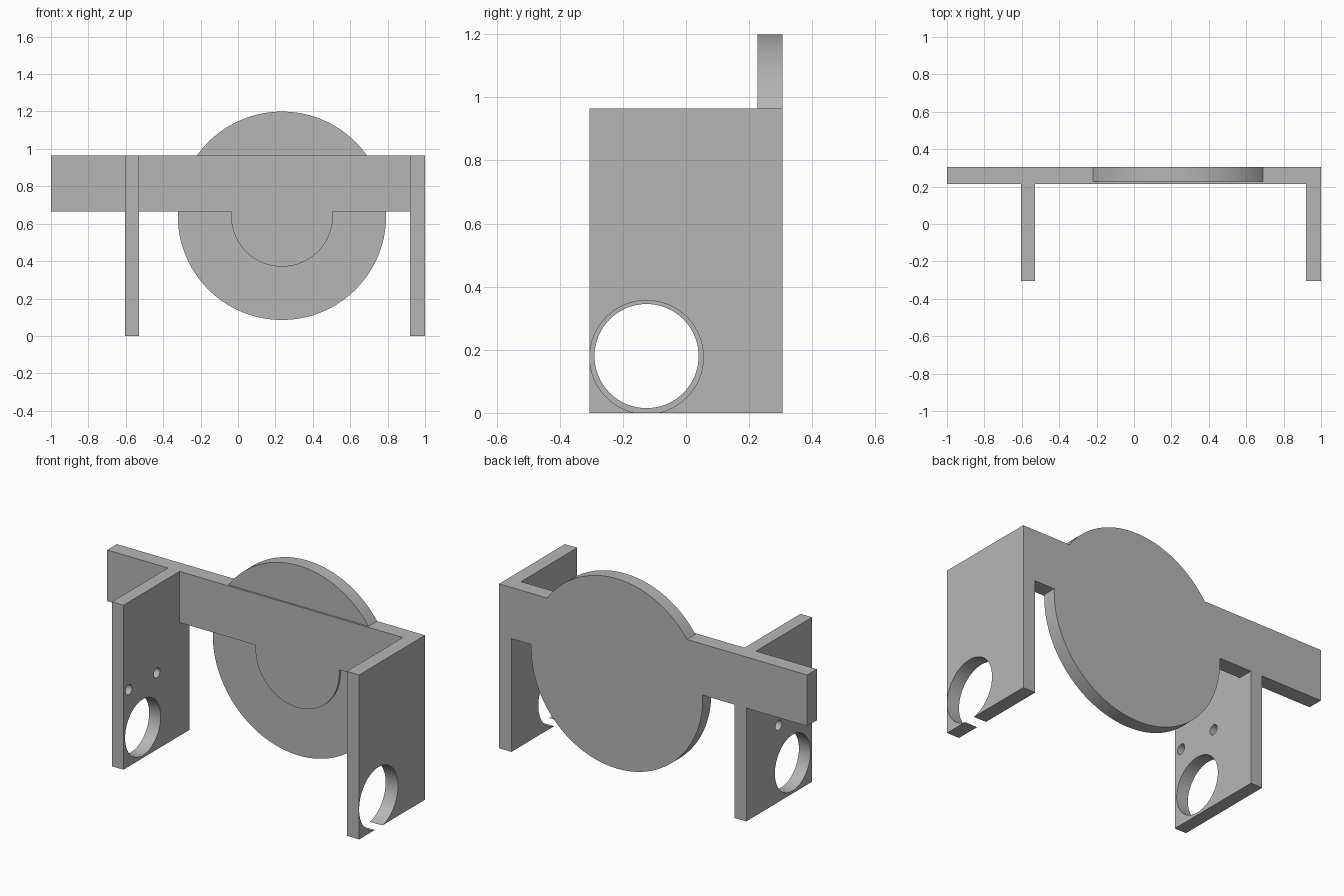
import bpy, bmesh, math

if "Cube" in bpy.data.objects:
    bpy.data.objects.remove(bpy.data.objects["Cube"])

grey = bpy.data.materials.new("plain grey")
grey.diffuse_color = (0.47, 0.47, 0.47, 1)
grey.use_nodes = True
grey.node_tree.nodes["Principled BSDF"].inputs["Base Color"].default_value = grey.diffuse_color

CX, CZ, R, RB = 0.235, 0.6425, 0.557, 0.272   # disc centre, disc and boss radii
Y0, Y1, Y2 = 0.215, 0.226, 0.305              # bar front, disc front, back
Z0, Z1 = 0.665, 0.965                         # bar bottom and top


def prism(name, pts, axis, a, b):
    """Extrude a 2D outline along x (points are y,z) or y (points are x,z)."""
    bm = bmesh.new()
    place = (lambda p, d: (d, p[0], p[1])) if axis == 'x' else (lambda p, d: (p[0], d, p[1]))
    face = bm.faces.new([bm.verts.new(place(p, a)) for p in pts])
    ext = bmesh.ops.extrude_face_region(bm, geom=[face])
    shift = (b - a, 0, 0) if axis == 'x' else (0, b - a, 0)
    bmesh.ops.translate(bm, vec=shift,
                        verts=[v for v in ext['geom'] if isinstance(v, bmesh.types.BMVert)])
    bmesh.ops.recalc_face_normals(bm, faces=bm.faces)
    me = bpy.data.meshes.new(name)
    bm.to_mesh(me)
    bm.free()
    ob = bpy.data.objects.new(name, me)
    bpy.context.collection.objects.link(ob)
    me.materials.append(grey)
    return ob


def arc(cx, cz, r, a0, a1, n):
    return [(cx + r * math.cos(a0 + (a1 - a0) * i / n),
             cz + r * math.sin(a0 + (a1 - a0) * i / n)) for i in range(n + 1)]


def activate(ob):
    bpy.ops.object.select_all(action='DESELECT')
    ob.select_set(True)
    bpy.context.view_layer.objects.active = ob


def smooth(ob):
    activate(ob)
    bpy.ops.object.shade_smooth_by_angle(angle=math.radians(30))


def lower_arc(r, n):
    """Arc hanging below the bar, left to right."""
    t = math.asin((Z0 - CZ) / r)
    return arc(CX, CZ, r, math.pi - t, 2 * math.pi + t, n)


def bar_outline(r, n, top):
    return [(-1, Z0)] + lower_arc(r, n) + [(1, Z0), (1, Z1)] + top + [(-1, Z1)]


# Crossbar with the big disc (back layer)
t = math.asin((Z1 - CZ) / R)
smooth(prism("crossbar_disc", bar_outline(R, 72, arc(CX, CZ, R, t, math.pi - t, 48)), 'y', Y1, Y2))

# Thin raised front layer of the crossbar with the round boss
smooth(prism("crossbar_front_boss", bar_outline(RB, 56, []), 'y', Y0, Y1))

# Side plates, notched around the crossbar, with round holes
plate = [(-0.305, 0), (Y2, 0), (Y2, Z0), (Y0, Z0), (Y0, Z1), (-0.305, Z1)]
sides = [
    ("left_plate", -0.605, -0.53, [(-0.125, 0.18, 0.165), (-0.255, 0.45, 0.029), (0.005, 0.45, 0.029)]),
    ("right_plate", 0.92, 1.0, [(-0.125, 0.1765, 0.18)]),
]
for name, xa, xb, holes in sides:
    ob = prism(name, plate, 'x', xa, xb)
    for y, z, r in holes:
        cutter = prism("hole_cutter", arc(y, z, r, 0, 2 * math.pi * 63 / 64, 63), 'x', xa - 0.1, xb + 0.1)
        cutter.hide_render = True
        mod = ob.modifiers.new("hole", 'BOOLEAN')
        mod.operation, mod.solver, mod.object = 'DIFFERENCE', 'EXACT', cutter
        activate(ob)
        bpy.ops.object.modifier_apply(modifier=mod.name)
        bpy.data.objects.remove(cutter, do_unlink=True)
    smooth(ob)
